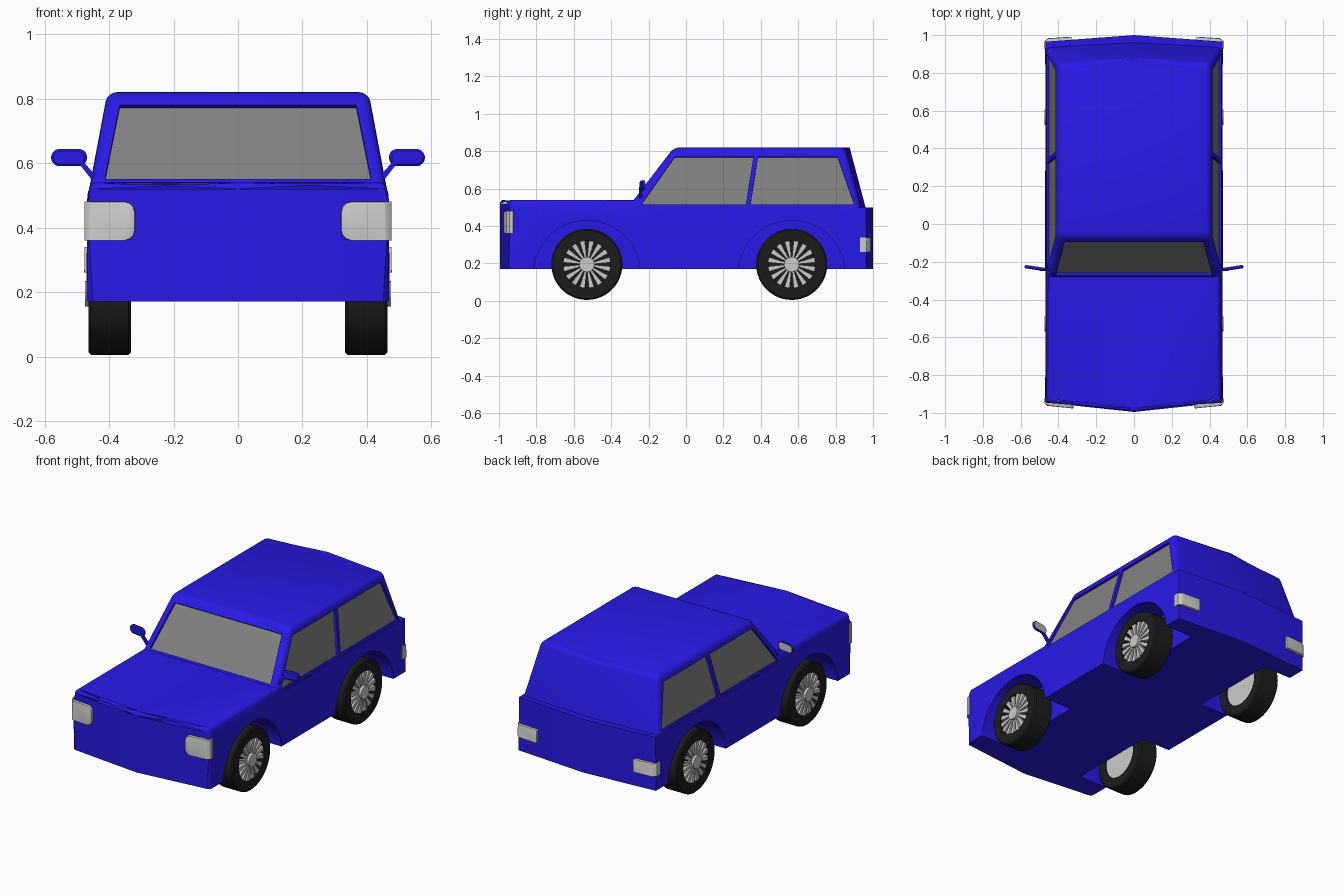
import bpy, bmesh
from math import sin, cos, pi
from mathutils import Vector

if "Cube" in bpy.data.objects:
    bpy.data.objects.remove(bpy.data.objects["Cube"])


def material(name, r, g, b):
    m = bpy.data.materials.new(name)
    m.diffuse_color = (r, g, b, 1)
    m.use_nodes = True
    m.node_tree.nodes["Principled BSDF"].inputs["Base Color"].default_value = m.diffuse_color
    return m


PAINT = material("blue_paint", 0.02, 0.01, 0.8)
GLASS = material("dark_glass", 0.22, 0.22, 0.22)
RUBBER = material("black_rubber", 0.012, 0.012, 0.012)


def loft(bm, rings, caps=None, loop=False):
    """Skin between rings of points, then cap the ends (or close the loop)."""
    vs = [[bm.verts.new(p) for p in r] for r in rings]
    n = len(rings[0])
    for a, b in zip(vs, vs[1:] + (vs[:1] if loop else [])):
        for i in range(n):
            j = (i + 1) % n
            bm.faces.new((a[i], a[j], b[j], b[i]))
    if not loop:
        for end in (vs[0], vs[-1]):
            for cap in caps or [range(n)]:
                bm.faces.new([end[i] for i in cap])
    return bm


def bevel(bm, size, test, segments=3):
    edges = [e for e in bm.edges if test(e.verts[0].co, e.verts[1].co)]
    bmesh.ops.bevel(bm, geom=edges, offset=size, segments=segments,
                    profile=0.5, affect='EDGES', clamp_overlap=True)


def finish(name, bm, mat=None, smooth=True):
    bmesh.ops.recalc_face_normals(bm, faces=bm.faces[:])
    me = bpy.data.meshes.new(name)
    bm.to_mesh(me)
    bm.free()
    ob = bpy.data.objects.new(name, me)
    bpy.context.collection.objects.link(ob)
    if mat:
        me.materials.append(mat)
    if smooth:
        shade(ob)
    return ob


def shade(ob):
    bpy.ops.object.select_all(action='DESELECT')
    ob.select_set(True)
    bpy.context.view_layer.objects.active = ob
    bpy.ops.object.shade_smooth_by_angle(angle=0.55)


def boolean(ob, tool, operation):
    mod = ob.modifiers.new("cut", 'BOOLEAN')
    mod.operation, mod.object, mod.solver = operation, tool, 'EXACT'
    bpy.context.view_layer.objects.active = ob
    bpy.ops.object.modifier_apply(modifier=mod.name)
    bpy.data.objects.remove(tool)


def slab(outline, normal, d0, d1):
    """Flat plate: outline pushed along its normal from d0 to d1."""
    n = Vector(normal).normalized()
    return loft(bmesh.new(), [[Vector(p) + n * d for p in outline] for d in (d0, d1)])


def circle(x, y, z, r, n=48):
    return [(x, y + r * cos(2 * pi * i / n), z + r * sin(2 * pi * i / n)) for i in range(n)]


# Lower body: cross-sections along y, bowed at nose and tail
rings = []
for y, bow, xt, zt in ((-0.995, 0.05, 0.459, 0.54), (-0.24, 0, 0.459, 0.54),
                       (-0.22, 0, 0.467, 0.50), (1.0, -0.035, 0.467, 0.50)):
    section = [(-0.47, 0.17), (0, 0.17), (0.47, 0.17), (0.468, 0.48),
               (xt, zt), (0, zt), (-xt, zt), (-0.468, 0.48)]
    rings.append([(x, y + bow * abs(x) / 0.47, z) for x, z in section])
bm = loft(bmesh.new(), rings, [(1, 2, 3, 4, 5), (5, 6, 7, 0, 1)])
bevel(bm, 0.02, lambda a, b: (min(a.z, b.z) > 0.53 and min(abs(a.x), abs(b.x)) > 0.4)
      or (max(a.y, b.y) < -0.9 and (min(a.z, b.z) > 0.53 or min(abs(a.x), abs(b.x)) > 0.4)))
body = finish("body", bm, PAINT, False)

# Cabin: tapered levels with rounded roof and pillars
rings = [[(-x, yf, z), (x, yf, z), (x, yr - 0.025, z), (0, yr, z), (-x, yr - 0.025, z)]
         for z, x, yf, yr in ((0.46, 0.4655, -0.31, 0.96), (0.50, 0.4655, -0.31, 0.96),
                              (0.82, 0.405, -0.065, 0.875))]
bm = loft(bmesh.new(), rings)
bevel(bm, 0.03, lambda a, b: min(a.z, b.z) > 0.8
      or (abs(a.z - b.z) > 0.01 and abs(a.x) > 0.1), 4)
boolean(body, finish("cabin", bm, PAINT, False), 'UNION')

# Wheel wells
WHEELS = [(s, y) for s in (1, -1) for y in (-0.53, 0.565)]
for s, y in WHEELS:
    well = loft(bmesh.new(), [circle(s * x, y, 0.145, 0.285, 64) for x in (0.275, 0.6)])
    boolean(body, finish("well_cutter", well, PAINT, False), 'DIFFERENCE')

# Recessed windows: pocket in the body plus a pane
screen = [(x, -0.31 + (z - 0.5) * 0.766, z)
          for x, z in ((-0.413, 0.55), (0.413, 0.55), (0.367, 0.78), (-0.367, 0.78))]
windows = [("windscreen", screen, (0, -0.32, 0.245))]
for s, side in ((1, "right"), (-1, "left")):
    for label, pts in (("front", ((-0.24, 0.515), (-0.06, 0.77), (0.36, 0.77), (0.32, 0.515))),
                       ("rear", ((0.345, 0.515), (0.385, 0.77), (0.81, 0.77), (0.90, 0.515)))):
        outline = [(s * (0.4655 - (z - 0.5) * 0.189), y, z) for y, z in pts]
        windows.append((f"{label}_window_{side}", outline, (s, 0, 0.189)))
for name, outline, normal in windows:
    boolean(body, finish("window_cutter", slab(outline, normal, -0.02, 0.03), PAINT, False),
            'DIFFERENCE')
    finish(name, slab(outline, normal, -0.024, -0.014), GLASS, False)
shade(body)

# Wheels
for s, y in WHEELS:
    tag = ("front" if y < 0 else "rear") + ("_right" if s > 0 else "_left")
    zc = 0.195
    tyre = [(0.332, 0.125), (0.332, 0.182), (0.34, 0.19), (0.456, 0.19),
            (0.464, 0.182), (0.464, 0.125)]
    finish("tyre_" + tag, loft(bmesh.new(), [circle(s * x, y, zc, r) for x, r in tyre],
                               loop=True), RUBBER)
    finish("wheel_back_" + tag, loft(bmesh.new(), [circle(s * x, y, zc, 0.126)
                                                   for x in (0.425, 0.435)]), RUBBER)
    rim = loft(bmesh.new(), [circle(s * x, y, zc, 0.126) for x in (0.34, 0.424)])
    loft(rim, [circle(s * x, y, zc, 0.04, 32) for x in (0.43, 0.475)])
    for k in range(16):
        a = 2 * pi * (k + 0.5) / 16
        quad = ((0.035, -0.005), (0.126, -0.014), (0.126, 0.014), (0.035, 0.005))
        loft(rim, [[(s * x, y + r * cos(a) - t * sin(a), zc + r * sin(a) + t * cos(a))
                    for r, t in quad] for x in (0.434, 0.46)])
    finish("rim_" + tag, rim)

# Wrap-around lamps and door mirrors
HEAD = [(0.32, -0.95), (0.32, -0.977), (0.455, -0.962), (0.476, -0.945),
        (0.476, -0.925), (0.45, -0.92)]
TAIL = [(0.33, 0.96), (0.33, 0.99), (0.455, 0.982), (0.476, 0.965), (0.476, 0.93), (0.45, 0.93)]
for s, side in ((1, "right"), (-1, "left")):
    for name, plan, z0, z1, rnd in (("headlight_", HEAD, 0.36, 0.48, 0.03),
                                    ("tail_light_", TAIL, 0.26, 0.34, 0.006)):
        bm = loft(bmesh.new(), [[(s * x, y, z) for x, y in plan] for z in (z0, z1)])
        bevel(bm, rnd, lambda a, b: max(abs(a.x), abs(b.x)) < 0.34 and abs(a.z - b.z) < 0.01)
        bevel(bm, 0.005, lambda a, b: min(abs(a.y), abs(b.y)) > 0.958, 2)
        finish(name + side, bm)

    # Mirror shell: flat capsule angled slightly backwards
    def capsule(r, half=0.028, n=24):
        pts = []
        for i in range(n):
            a = 2 * pi * (i + 0.5) / n
            x = (half if cos(a) > 0 else -half) + r * cos(a)
            pts.append((s * (0.524 + x), -0.233 + 0.15 * x, 0.617 + r * sin(a)))
        return pts
    normal = Vector((s * -0.15, 1, 0)).normalized()
    shell = [[Vector(p) + normal * d for p in capsule(r)]
             for r, d in ((0.02, -0.009), (0.027, -0.004), (0.027, 0.007))]
    finish("mirror_" + side, loft(bmesh.new(), shell), PAINT)
    finish("mirror_glass_" + side, slab(capsule(0.022), normal, 0.006, 0.009), None, False)
    arm = [(s * x, -0.245, z) for x, z in ((0.445, 0.565), (0.455, 0.55), (0.498, 0.605),
                                           (0.485, 0.61))]
    finish("mirror_arm_" + side, slab(arm, (0, 1, 0), -0.005, 0.01), PAINT, False)
